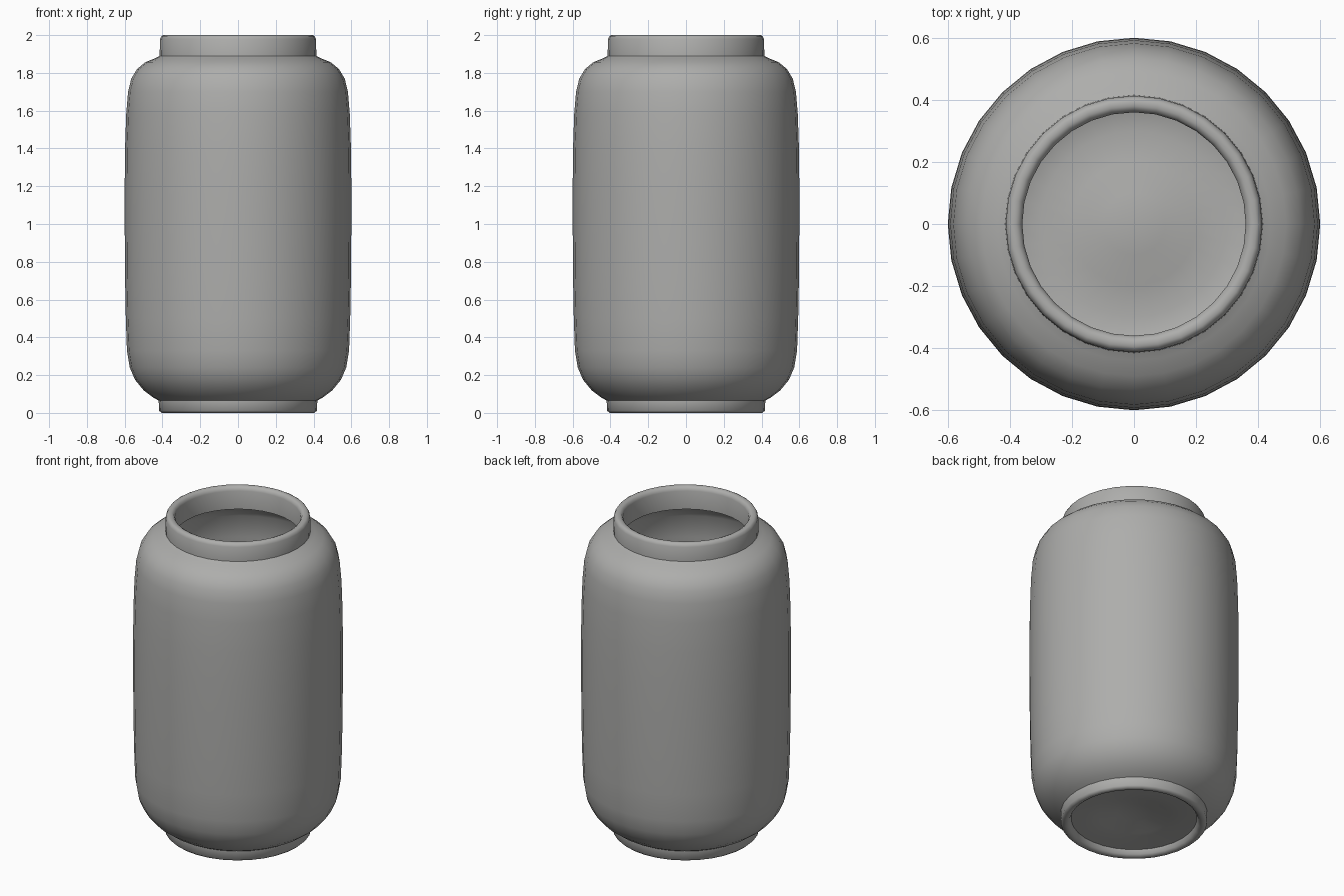
import bpy, bmesh, math

cube = bpy.data.objects.get("Cube")
if cube:
    bpy.data.objects.remove(cube, do_unlink=True)

SIDES = 32

# Glazed grey material
mat = bpy.data.materials.new("warm grey ceramic")
mat.use_nodes = True
colour = (0.42, 0.42, 0.41, 1)
mat.diffuse_color = colour
mat.node_tree.nodes["Principled BSDF"].inputs["Base Color"].default_value = colour


def lathe(name, profile):
    """Spin a closed (radius, height) profile that begins and ends on the axis."""
    bm = bmesh.new()
    rings = []
    for r, z in profile:
        if r == 0:
            rings.append([bm.verts.new((0, 0, z))] * SIDES)
        else:
            rings.append([bm.verts.new((r * math.cos(a), r * math.sin(a), z))
                          for a in (math.tau * i / SIDES for i in range(SIDES))])
    for low, high in zip(rings, rings[1:]):
        for i in range(SIDES):
            j = (i + 1) % SIDES
            corners = dict.fromkeys((low[i], low[j], high[j], high[i]))
            bm.faces.new(list(corners))
    bmesh.ops.recalc_face_normals(bm, faces=bm.faces)
    mesh = bpy.data.meshes.new(name)
    bm.to_mesh(mesh)
    bm.free()
    obj = bpy.data.objects.new(name, mesh)
    bpy.context.collection.objects.link(obj)
    mesh.materials.append(mat)
    bpy.ops.object.select_all(action="DESELECT")
    obj.select_set(True)
    bpy.context.view_layer.objects.active = obj
    bpy.ops.object.shade_smooth_by_angle(angle=math.radians(50))
    return obj


# Domed underside and foot ring
foot = [(0, 0.08), (0.1, 0.073), (0.2, 0.05), (0.28, 0.04), (0.36, 0.035),
        (0.37, 0.01), (0.385, 0), (0.405, 0), (0.418, 0.012), (0.42, 0.065)]
# Rounded barrel wall
wall = [(0.45, 0.082), (0.5, 0.12), (0.545, 0.175), (0.573, 0.24), (0.588, 0.33),
        (0.594, 0.5), (0.598, 0.72), (0.6, 1), (0.6, 1.2), (0.598, 1.4),
        (0.592, 1.58), (0.582, 1.7), (0.565, 1.77), (0.535, 1.82), (0.49, 1.857), (0.44, 1.877)]
# Collar and rounded lip
collar = [(0.415, 1.89), (0.413, 1.98), (0.405, 1.995), (0.395, 2), (0.38, 2),
          (0.367, 1.993), (0.36, 1.975), (0.36, 1.86)]
# Hollow interior, with a raised dome in the floor
inside = [(0.43, 1.83), (0.49, 1.8), (0.53, 1.74), (0.545, 1.6), (0.553, 1.2),
          (0.55, 0.72), (0.54, 0.33), (0.51, 0.22), (0.46, 0.15), (0.39, 0.105),
          (0.3, 0.09), (0.2, 0.1), (0.1, 0.123), (0, 0.13)]

lathe("jar", foot + wall + collar + inside)
